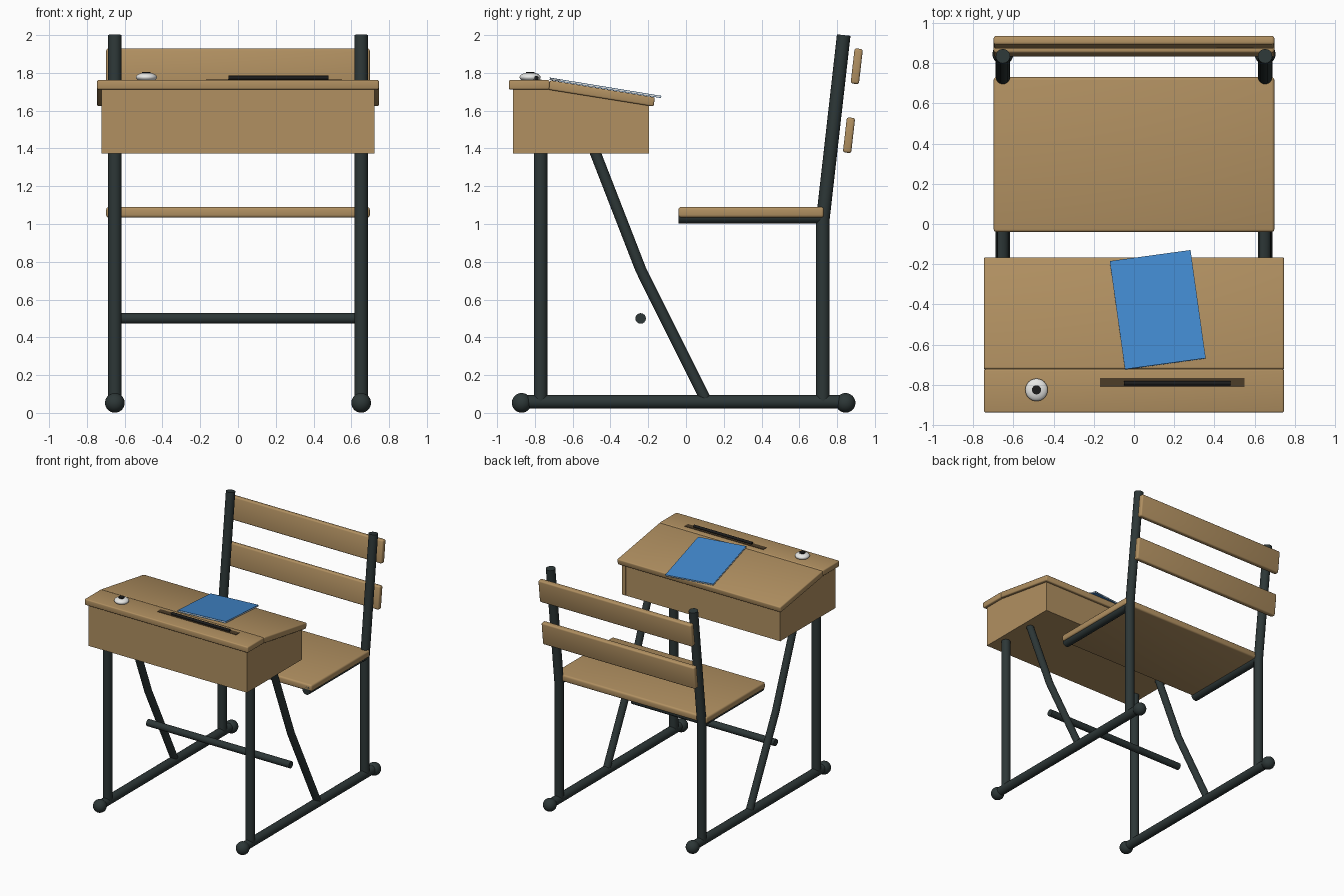
import bpy, bmesh, math
from mathutils import Matrix, Vector

cube = bpy.data.objects.get("Cube")
if cube:
    bpy.data.objects.remove(cube, do_unlink=True)


def material(name, rgb):
    m = bpy.data.materials.new(name)
    m.use_nodes = True
    m.diffuse_color = (*rgb, 1)
    m.node_tree.nodes["Principled BSDF"].inputs["Base Color"].default_value = (*rgb, 1)
    return m


WOOD = material("oak wood", (0.44, 0.28, 0.12))
METAL = material("dark painted steel", (0.026, 0.038, 0.038))
GROOVE = material("groove brown", (0.075, 0.047, 0.022))
BLUE = material("blue cover", (0.055, 0.25, 0.62))
WHITE = material("white", (0.8, 0.8, 0.78))
BLACK = material("black", (0.012, 0.012, 0.012))


def finish(bm, name, mat, bevel=0.0):
    """Turn a bmesh into a shaded object, with optional rounded edges."""
    bmesh.ops.recalc_face_normals(bm, faces=bm.faces)
    if bevel:
        bmesh.ops.bevel(bm, geom=bm.edges[:], offset=bevel, segments=3,
                        profile=0.5, affect='EDGES', clamp_overlap=True)
    mesh = bpy.data.meshes.new(name)
    bm.to_mesh(mesh)
    bm.free()
    mesh.materials.append(mat)
    return place(mesh, name)


def place(mesh, name):
    ob = bpy.data.objects.new(name, mesh)
    bpy.context.collection.objects.link(ob)
    bpy.ops.object.select_all(action='DESELECT')
    ob.select_set(True)
    bpy.context.view_layer.objects.active = ob
    bpy.ops.object.shade_smooth_by_angle(angle=math.radians(35))
    return ob


def box(name, size, centre, mat, bevel=0.0, rot=Matrix()):
    bm = bmesh.new()
    bmesh.ops.create_cube(bm, size=1, matrix=Matrix.Translation(centre) @ rot
                          @ Matrix.Diagonal((*size, 1)))
    return finish(bm, name, mat, bevel)


def prism(name, profile, x0, x1, mat, bevel=0.0):
    """Extrude a side profile of (y, z) points along x."""
    bm = bmesh.new()
    face = bm.faces.new([bm.verts.new((x0, y, z)) for y, z in profile])
    ext = bmesh.ops.extrude_face_region(bm, geom=[face])
    moved = [v for v in ext["geom"] if isinstance(v, bmesh.types.BMVert)]
    bmesh.ops.translate(bm, verts=moved, vec=(x1 - x0, 0, 0))
    return finish(bm, name, mat, bevel)


def tube(name, points, radius, mat):
    """Round bar through the points, mitred at the bends."""
    cu = bpy.data.curves.new(name + "_path", 'CURVE')
    cu.dimensions = '3D'
    cu.bevel_depth = radius
    cu.bevel_resolution = 6
    cu.use_fill_caps = True
    sp = cu.splines.new('POLY')
    sp.points.add(len(points) - 1)
    for p, co in zip(sp.points, points):
        p.co = (*co, 1)
    tmp = bpy.data.objects.new("path", cu)
    mesh = bpy.data.meshes.new_from_object(tmp)
    bpy.data.objects.remove(tmp)
    mesh.materials.clear()
    mesh.materials.append(mat)
    return place(mesh, name)


def ball(name, centre, scale, mat):
    bm = bmesh.new()
    bmesh.ops.create_uvsphere(bm, u_segments=32, v_segments=16, radius=1,
                              matrix=Matrix.Translation(centre) @ Matrix.Diagonal((*scale, 1)))
    return finish(bm, name, mat)


# Steel frame, one side at a time
R = 0.036
for side, x in (("left", 0.652), ("right", -0.652)):
    def bar(part, path, r=R):
        tube(f"{side}_{part}", [(x, y, z) for y, z in path], r, METAL)
    bar("base_rail", [(-0.87, 0.058), (0.845, 0.058)])
    bar("front_leg", [(-0.77, 0.058), (-0.77, 1.39)])
    bar("rear_post", [(0.725, 0.058), (0.725, 1.03), (0.835, 2.0)])
    bar("seat_rail", [(-0.04, 1.038), (0.725, 1.038)])
    bar("brace", [(-0.485, 1.39), (-0.24, 0.76), (0.11, 0.058)], 0.029)
    for end, y in (("front", -0.87), ("rear", 0.845)):
        ball(f"{side}_{end}_foot", (x, y, 0.053), (0.052,) * 3, METAL)
tube("foot_bar", [(-0.652, -0.24, 0.5), (0.652, -0.24, 0.5)], 0.028, METAL)

# Seat and leaning back slats
box("seat", (1.396, 0.77, 0.056), (0, 0.345, 1.062), WOOD, 0.014)
lean = Matrix.Rotation(math.radians(-6.5), 4, 'X')
for name, y, z in (("upper_back_slat", 0.904, 1.835), ("lower_back_slat", 0.863, 1.47)):
    box(name, (1.396, 0.044, 0.187), (0, y, z), WOOD, 0.012, lean)

# Desk box panels
HALF, T = 0.723, 0.035
FRONT, BACK, FLOOR = -0.915, -0.196, 1.372
box("desk_front_panel", (2 * HALF, T, 0.345), (0, FRONT + T / 2, FLOOR + 0.1725), WOOD)
side_profile = [(FRONT + T, FLOOR), (BACK, FLOOR), (BACK, 1.64), (-0.73, 1.722), (FRONT + T, 1.722)]
prism("desk_left_panel", side_profile, HALF - T, HALF, WOOD)
prism("desk_right_panel", side_profile, -HALF, T - HALF, WOOD)
box("desk_back_panel", (2 * (HALF - T), T, 0.265), (0, BACK - T / 2 - 0.001, FLOOR + 0.1325), WOOD)
box("desk_floor", (2 * (HALF - T), BACK - FRONT - 2 * T, 0.03), (0, (FRONT + BACK) / 2, FLOOR + 0.015), WOOD)

# Desk top: flat ledge and sloping lid
prism("desk_ledge", [(-0.938, 1.712), (-0.722, 1.712), (-0.722, 1.762), (-0.938, 1.762)],
      -0.746, 0.746, WOOD, 0.009)
prism("desk_lid", [(-0.728, 1.711), (-0.172, 1.622), (-0.164, 1.67), (-0.72, 1.761)],
      -0.746, 0.746, WOOD, 0.009)

# Pen groove and pen
box("pen_groove", (0.72, 0.045, 0.006), (0.19, -0.788, 1.7625), GROOVE)
tube("pen", [(-0.05, -0.792, 1.774), (0.48, -0.792, 1.774)], 0.011, BLACK)

# Inkwell: squashed pot with dark ink opening
ball("inkwell", (-0.485, -0.825, 1.777), (0.056, 0.056, 0.025), WHITE)
tube("ink", [(-0.485, -0.825, 1.78), (-0.485, -0.825, 1.806)], 0.023, BLACK)

# Exercise book lying on the slope
slope = Matrix.Rotation(math.radians(-9.3), 4, 'X') @ Matrix.Rotation(math.radians(7.9), 4, 'Z')
normal = slope @ Vector((0, 0, 1))
spot = Vector((0.118, -0.428, 1.7135))
for name, size, lift, mat in (("book_back_cover", (0.404, 0.55, 0.003), 0.003, BLUE),
                              ("book_pages", (0.406, 0.546, 0.006), 0.0075, WHITE),
                              ("book_front_cover", (0.404, 0.55, 0.003), 0.012, BLUE)):
    box(name, size, spot + normal * lift, mat, rot=slope)
